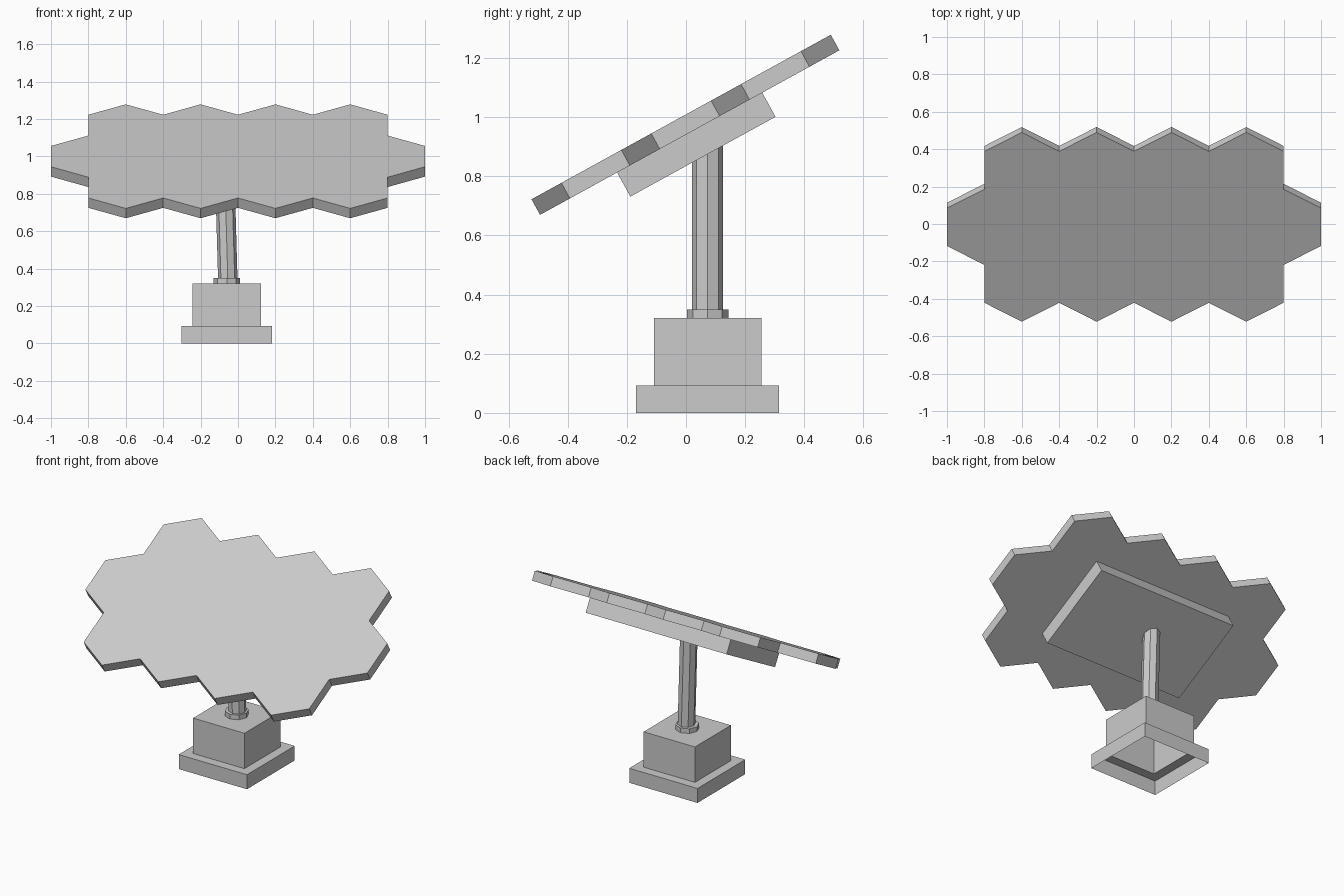
import bpy
import bmesh
from math import sqrt, radians, cos, sin, tau
from mathutils import Matrix, Vector

cube = bpy.data.objects.get("Cube")
if cube:
    bpy.data.objects.remove(cube)

grey = bpy.data.materials.new("plain grey")
grey.use_nodes = True
COLOUR = (0.6, 0.6, 0.6, 1)
grey.diffuse_color = COLOUR
next(n for n in grey.node_tree.nodes
     if n.type == 'BSDF_PRINCIPLED').inputs["Base Color"].default_value = COLOUR

AXIS = Vector((-0.06, 0.073, 0))      # vertical axis of the stand
TILT = Matrix.Translation((0, 0.0125, 0.9475)) @ Matrix.Rotation(radians(28.8), 4, 'X')


def finish(name, bm, matrix=Matrix()):
    bmesh.ops.recalc_face_normals(bm, faces=bm.faces)
    mesh = bpy.data.meshes.new(name)
    bm.to_mesh(mesh)
    bm.free()
    mesh.materials.append(grey)
    obj = bpy.data.objects.new(name, mesh)
    obj.matrix_world = matrix
    bpy.context.collection.objects.link(obj)
    return obj


def loft(name, rings, cap_bottom=True, matrix=Matrix()):
    """Skin a stack of equal-sized point rings and cap the ends."""
    bm = bmesh.new()
    loops = [[bm.verts.new(p) for p in ring] for ring in rings]
    for a, b in zip(loops, loops[1:]):
        for i in range(len(a)):
            j = (i + 1) % len(a)
            bm.faces.new((a[i], a[j], b[j], b[i]))
    bm.faces.new(loops[-1])
    if cap_bottom:
        bm.faces.new(loops[0][::-1])
    return finish(name, bm, matrix)


def polygon(sides, radius, z, centre=AXIS, turn=0.0):
    return [(centre.x + radius * cos(tau * i / sides + turn),
             centre.y + radius * sin(tau * i / sides + turn), z) for i in range(sides)]


# Stepped base: a thin shell, open underneath
steps = [(0.242, 0), (0.242, 0.093), (0.182, 0.093), (0.182, 0.32)]
loft("stepped_base", [polygon(4, h * sqrt(2), z, turn=tau / 8) for h, z in steps],
     cap_bottom=False)

# Octagonal collar and slightly leaning pole
loft("pole_collar", [polygon(8, 0.07, z) for z in (0.32, 0.35)])
lean = Vector((-0.016, 0, 0))
loft("pole", [polygon(8, 0.052, 0.325, AXIS + Vector((0.006, 0, 0))),
              polygon(8, 0.052, 0.92, AXIS + lean * 0.7)])

# Rectangular backing plate under the panel
bm = bmesh.new()
bmesh.ops.create_cube(bm, size=1, matrix=Matrix.Translation((0, 0, -0.0465))
                      @ Matrix.Diagonal((1.0, 0.56, 0.093, 1)))
finish("backing_plate", bm, TILT)

# Honeycomb panel: rows of four, five and four merged hexagons
r = 0.4 / sqrt(3)                     # hexagon corner radius
upper = [(1, r / 2), (0.8, r)]
for i in range(9):
    upper.append((0.8 - 0.2 * i, 2 * r if i % 2 == 0 else 2.5 * r))
upper += [(-0.8, r), (-1, r / 2)]
outline = upper + [(-x, -y) for x, y in upper]
loft("honeycomb_panel", [[(x, y, z) for x, y in outline] for z in (0, 0.06)], matrix=TILT)
